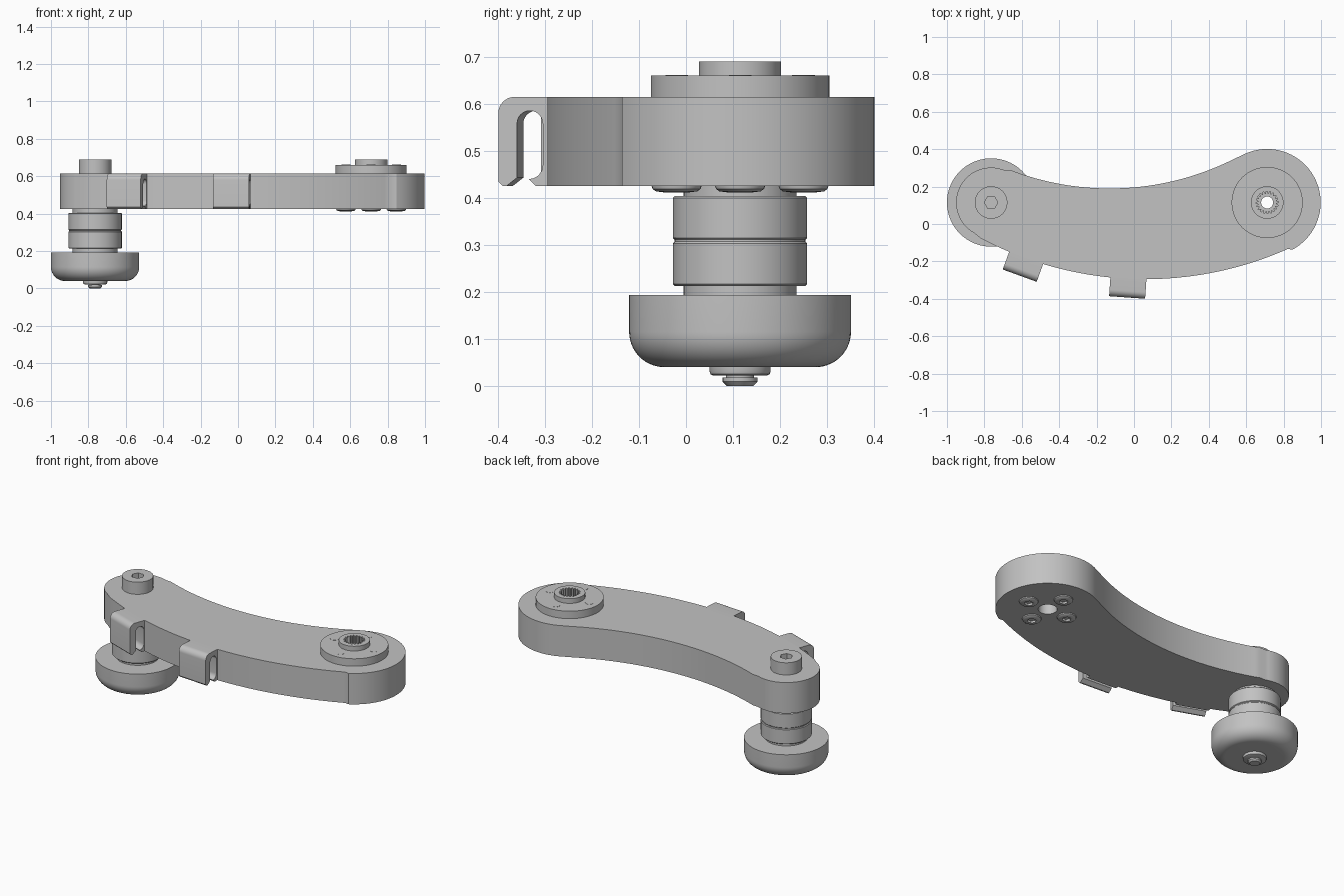
import bpy, bmesh, math
from mathutils import Matrix, Vector

cube = bpy.data.objects.get("Cube")
if cube:
    bpy.data.objects.remove(cube, do_unlink=True)

grey = bpy.data.materials.new("plain grey")
grey.use_nodes = True
COLOUR = (0.54, 0.54, 0.54, 1)
grey.diffuse_color = COLOUR
grey.node_tree.nodes["Principled BSDF"].inputs["Base Color"].default_value = COLOUR

PIVOT = Vector((0.712, 0.115))    # large end of the arm
SPINDLE = Vector((-0.764, 0.115))  # small end of the arm


def finish(name, bm, matrix=None):
    bmesh.ops.recalc_face_normals(bm, faces=bm.faces)
    if matrix:
        bm.transform(matrix)
    me = bpy.data.meshes.new(name)
    bm.to_mesh(me)
    bm.free()
    me.materials.append(grey)
    ob = bpy.data.objects.new(name, me)
    bpy.context.collection.objects.link(ob)
    return ob


def prism(name, pts, z0, z1, matrix=None):
    """Extrude a closed 2D outline from z0 to z1."""
    bm = bmesh.new()
    face = bm.faces.new([bm.verts.new((x, y, z0)) for x, y in pts])
    ext = bmesh.ops.extrude_face_region(bm, geom=[face])
    top = [v for v in ext["geom"] if isinstance(v, bmesh.types.BMVert)]
    bmesh.ops.translate(bm, verts=top, vec=(0, 0, z1 - z0))
    return finish(name, bm, matrix)


def lathe(name, profile, centre, n=64):
    """Revolve (radius, z) points around a vertical axis and cap the ends."""
    bm = bmesh.new()
    rings = [[bm.verts.new((centre[0] + r * math.cos(math.tau * i / n),
                            centre[1] + r * math.sin(math.tau * i / n), z))
              for i in range(n)] for r, z in profile]
    for a, b in zip(rings, rings[1:]):
        for i in range(n):
            j = (i + 1) % n
            bm.faces.new((a[i], a[j], b[j], b[i]))
    bm.faces.new(rings[0])
    bm.faces.new(rings[-1])
    return finish(name, bm)


def arc(cx, cy, r, a0, a1, n):
    return [(cx + r * math.cos(math.radians(a0 + (a1 - a0) * i / n)),
             cy + r * math.sin(math.radians(a0 + (a1 - a0) * i / n))) for i in range(n + 1)]


def cut(ob, cutter):
    mod = ob.modifiers.new("cut", "BOOLEAN")
    mod.operation, mod.solver, mod.object = "DIFFERENCE", "EXACT", cutter
    bpy.context.view_layer.objects.active = ob
    bpy.ops.object.modifier_apply(modifier=mod.name)
    bpy.data.objects.remove(cutter, do_unlink=True)


def hexagon(c, r):
    return arc(c[0], c[1], r, 0, 300, 5)


parts = []

# Curved arm: two round ends joined by tangent arcs
outline = arc(*SPINDLE, 0.187, 67.8, 240.7, 32)
outline += arc(0.06, 1.585, 1.88, 240.7, 293.9, 40)[1:]
outline += arc(*PIVOT, 0.286, -66.1, 118.4, 40)[1:]
outline += arc(-0.13, 1.67, 1.48, -61.6, -112.2, 40)[1:-1]
arm = prism("arm", outline, 0.425, 0.615)
cut(arm, lathe("bore_cutter", [(0.052, 0.40), (0.052, 0.50), (0.032, 0.50), (0.032, 0.56),
                               (0.07, 0.56), (0.07, 0.65)], PIVOT))
parts.append(arm)

# Pivot hub with a toothed bore
hub = lathe("pivot_hub", [(0.19, 0.605), (0.19, 0.661), (0.087, 0.661), (0.087, 0.69)], PIVOT)
TEETH = 20
teeth = []
for i in range(TEETH * 4):
    r = 0.06 if i % 4 < 2 else 0.047
    a = math.tau * i / (TEETH * 4)
    teeth.append((PIVOT.x + r * math.cos(a), PIVOT.y + r * math.sin(a)))
cut(hub, prism("tooth_cutter", teeth, 0.55, 0.75))
parts.append(hub)

# Four hub screws: tips on the flange, button heads under the arm
for i in range(4):
    a = i * math.pi / 2
    c = PIVOT + 0.135 * Vector((math.cos(a), math.sin(a)))
    parts.append(lathe(f"screw_tip_{i + 1}", [(0.024, 0.62), (0.024, 0.662)], c, 24))
    head = lathe(f"screw_head_{i + 1}", [(0.028, 0.412), (0.044, 0.414), (0.051, 0.419),
                                         (0.053, 0.425), (0.053, 0.435)], c, 32)
    cut(head, prism("socket_cutter", hexagon(c, 0.025), 0.40, 0.4245))
    parts.append(head)

# Spindle cap screw with hex socket
cap = lathe("spindle_cap", [(0.087, 0.605), (0.087, 0.69)], SPINDLE)
cut(cap, prism("socket_cutter", hexagon(SPINDLE, 0.036), 0.645, 0.75))
parts.append(cap)

# Spindle, rollers, and the rounded knob with its end washer and nut
parts.append(lathe("spindle", [(0.12, 0.185), (0.12, 0.43)], SPINDLE))
for name, z0, z1 in (("lower_roller", 0.213, 0.307), ("upper_roller", 0.311, 0.404)):
    parts.append(lathe(name, [(0.139, z0), (0.143, z0 + 0.004), (0.143, z1 - 0.004),
                              (0.139, z1)], SPINDLE))
parts.append(lathe("roller_seam", [(0.139, 0.30), (0.139, 0.32)], SPINDLE))
parts.append(lathe("knob", arc(0.161, 0.115, 0.075, -90, 0, 14) + [(0.236, 0.193)], SPINDLE, 96))
parts.append(lathe("end_washer", [(0.057, 0.022), (0.063, 0.025), (0.065, 0.031), (0.065, 0.045)],
                   SPINDLE, 48))
parts.append(lathe("end_nut", [(0.028, 0.0), (0.037, 0.009), (0.037, 0.018), (0.03, 0.018),
                               (0.03, 0.03)], SPINDLE, 32))

# Cable clips: hooked profile (outward, up) swept along the front edge
hook = [(-0.03, 0.425), (0.02, 0.425), (0.035, 0.44)]
hook += arc(0.035, 0.47, 0.03, 250, 180, 6)
hook += arc(0.0325, 0.558, 0.0275, 180, 0, 12)
hook += [(0.06, 0.443), (0.083, 0.425), (0.09, 0.425), (0.1, 0.435)]
hook += arc(0.065, 0.58, 0.035, 0, 90, 8) + [(-0.03, 0.615)]
for name, x, y, turn in (("middle_clip", -0.03, -0.293, 4), ("outer_clip", -0.577, -0.182, 19.9)):
    t = math.radians(turn)
    out = Vector((-math.sin(t), -math.cos(t), 0))
    side = Vector((math.cos(t), -math.sin(t), 0))
    m = Matrix((out, Vector((0, 0, 1)), side)).transposed().to_4x4()
    m.translation = (x, y, 0)
    parts.append(prism(name, hook, -0.0965, 0.0965, m))

# Smooth the curved sides, keep the edges sharp
bpy.ops.object.select_all(action="DESELECT")
for ob in parts:
    ob.select_set(True)
bpy.context.view_layer.objects.active = arm
bpy.ops.object.shade_smooth_by_angle(angle=math.radians(30))
